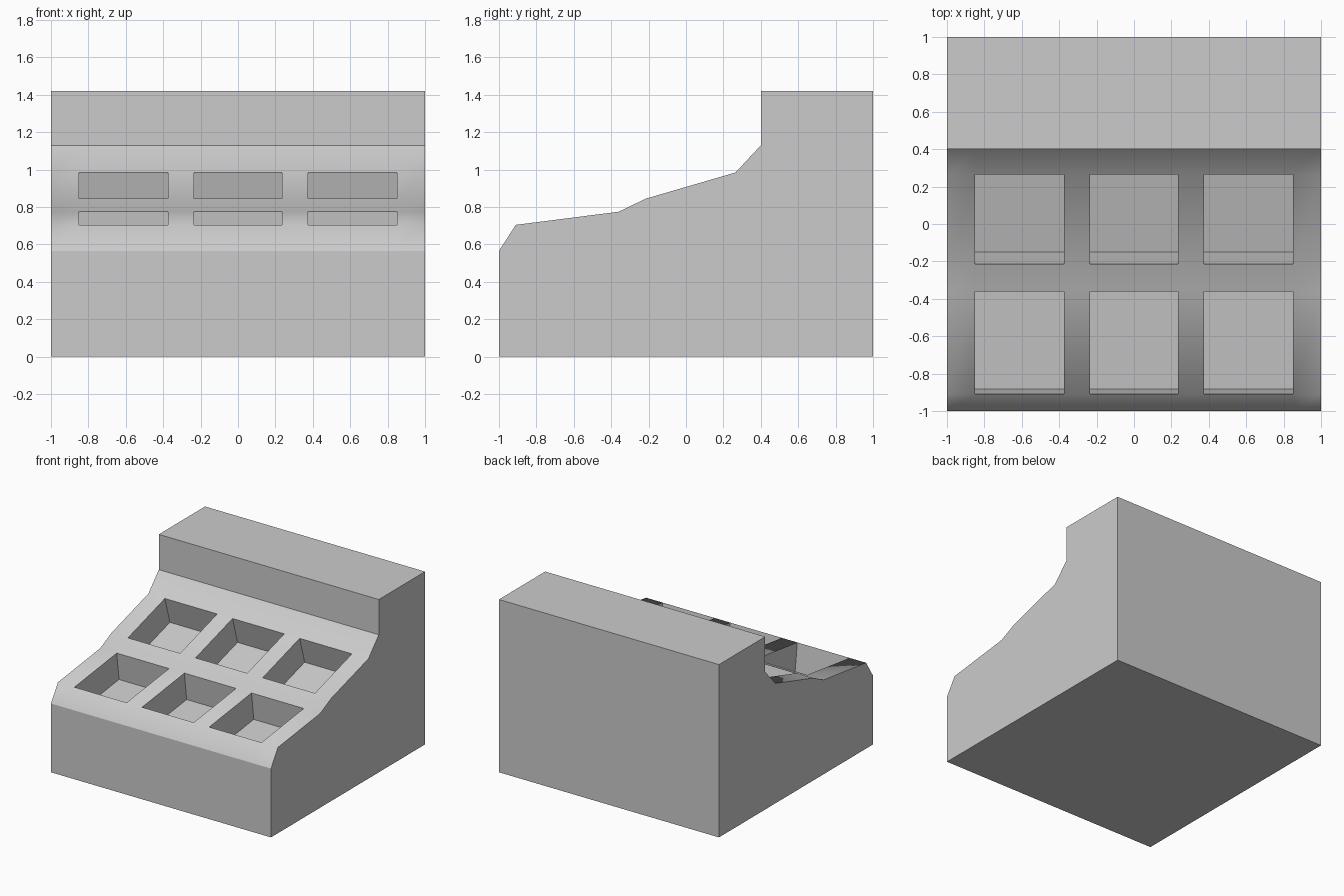
import bpy
import bmesh
from mathutils import Vector

cube = bpy.data.objects.get("Cube")
if cube:
    bpy.data.objects.remove(cube, do_unlink=True)

# Single matte grey
grey = bpy.data.materials.new("plain_grey")
grey.use_nodes = True
grey.diffuse_color = (0.6, 0.6, 0.6, 1)
grey.node_tree.nodes["Principled BSDF"].inputs["Base Color"].default_value = (0.6, 0.6, 0.6, 1)

# Side profile (y, z), from the front foot up over the deck to the back foot
PROFILE = [(-1, 0), (-1, 0.565), (-0.91, 0.705), (-0.36, 0.775), (-0.215, 0.845),
           (0.265, 0.985), (0.4, 1.13), (0.4, 1.42), (1, 1.42), (1, 0)]
COLUMNS = [-1, -0.85, -0.375, -0.235, 0.235, 0.375, 0.85, 1]
DECK = range(1, 6)        # profile segments forming the smooth sloped deck
POCKET_ROWS = (2, 4)      # deck segments holding pockets
POCKET_COLUMNS = (1, 3, 5)
DEPTH = 0.23

bm = bmesh.new()
rings = [[bm.verts.new((x, y, z)) for y, z in PROFILE] for x in COLUMNS]
count = len(PROFILE)


def add_pocket(rim):
    """Sink a box-shaped pocket square to the sloped surface."""
    along = (rim[3].co - rim[0].co).normalized()
    inward = Vector((1, 0, 0)).cross(along) * -DEPTH
    floor = [bm.verts.new(v.co + inward) for v in rim]
    bm.faces.new(floor)
    for i in range(4):
        j = (i + 1) % 4
        bm.faces.new((rim[i], rim[j], floor[j], floor[i]))


# Body skin, with pockets sunk in the deck
deck_faces = set()
for c in range(len(COLUMNS) - 1):
    for r in range(count):
        n = (r + 1) % count
        corners = [rings[c][r], rings[c + 1][r], rings[c + 1][n], rings[c][n]]
        if r in POCKET_ROWS and c in POCKET_COLUMNS:
            add_pocket(corners)
            continue
        face = bm.faces.new(corners)
        if r in DECK:
            face.smooth = True
            deck_faces.add(face)

# Side walls
bm.faces.new(rings[0])
bm.faces.new(reversed(rings[-1]))
bmesh.ops.recalc_face_normals(bm, faces=bm.faces[:])

# Only edges inside the deck stay soft
for edge in bm.edges:
    edge.smooth = all(f in deck_faces for f in edge.link_faces)

mesh = bpy.data.meshes.new("stepped_key_housing")
bm.to_mesh(mesh)
bm.free()
mesh.materials.append(grey)
housing = bpy.data.objects.new("stepped_key_housing", mesh)
bpy.context.collection.objects.link(housing)
